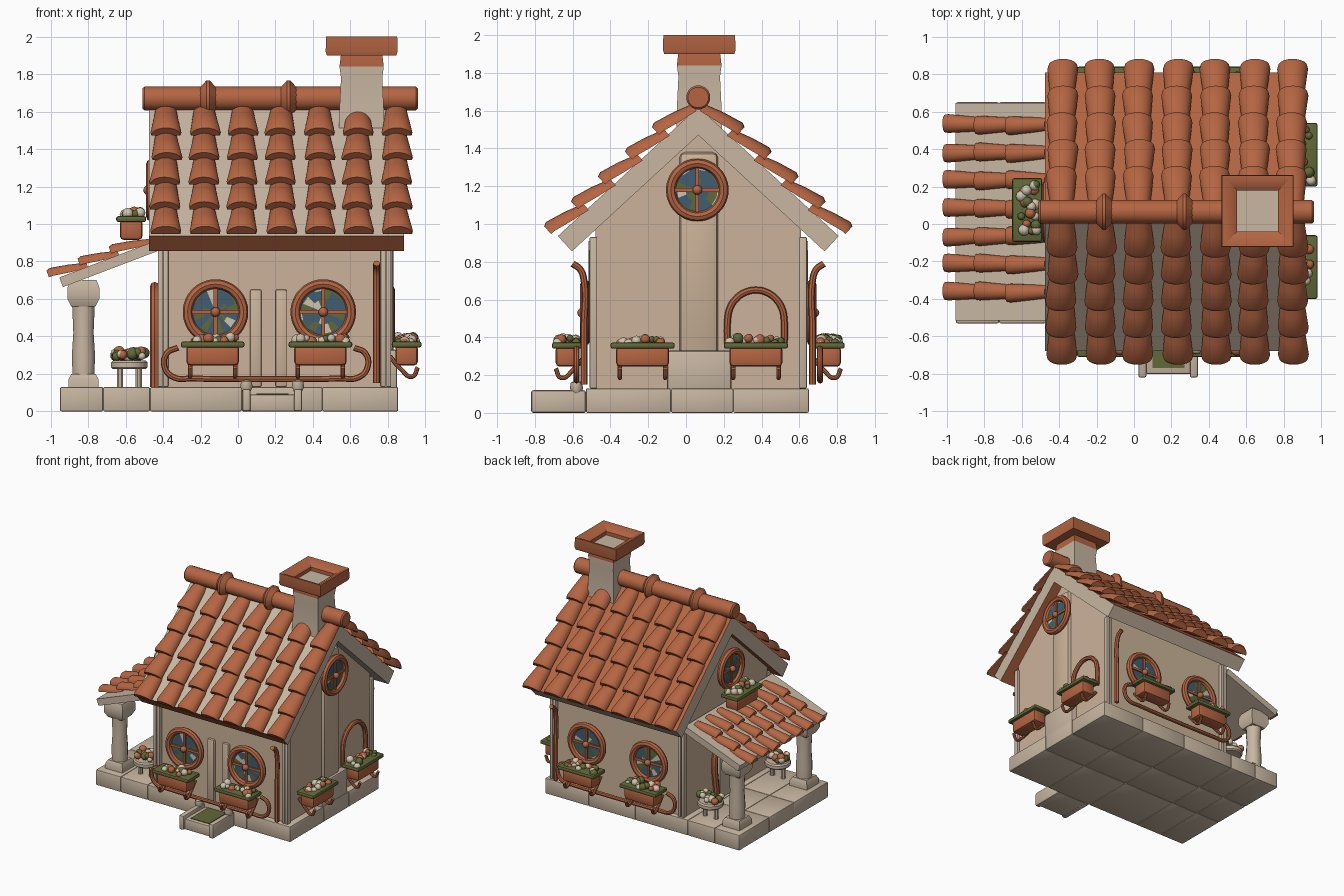
import bpy, bmesh, math, random
from mathutils import Matrix, Vector

random.seed(4)
cube = bpy.data.objects.get("Cube")
if cube:
    bpy.data.objects.remove(cube)
made = []


def material(name, r, g, b):
    mat = bpy.data.materials.new(name)
    mat.use_nodes = True
    mat.diffuse_color = (r, g, b, 1)
    mat.node_tree.nodes["Principled BSDF"].inputs["Base Color"].default_value = (r, g, b, 1)
    return mat


terracotta = material("terracotta", .46, .13, .055)
plaster = material("plaster", .6, .45, .32)
stone = material("pale_stone", .58, .47, .36)
glass = material("blue_glass", .05, .11, .16)
leaf = material("leaf_green", .12, .14, .04)
petal = material("cream_petal", .62, .55, .42)


def add(name, bm, mats, m=None, rule=None):
    if m:
        bm.transform(m)
    bmesh.ops.recalc_face_normals(bm, faces=bm.faces)
    if rule:
        for f in bm.faces:
            f.material_index = rule(f)
    mesh = bpy.data.meshes.new(name)
    bm.to_mesh(mesh)
    bm.free()
    return link(name, mesh, mats)


def link(name, mesh, mats):
    for mat in mats:
        mesh.materials.append(mat)
    obj = bpy.data.objects.new(name, mesh)
    bpy.context.collection.objects.link(obj)
    made.append(obj)
    return obj


def box(bm, lo, hi, bevel=0):
    lo, hi = Vector(lo), Vector(hi)
    size = Matrix.Diagonal((hi - lo).to_4d())
    size[3][3] = 1
    new = bmesh.ops.create_cube(bm, size=1, matrix=Matrix.Translation((lo + hi) / 2) @ size)
    if bevel:
        edges = list({e for v in new["verts"] for e in v.link_edges})
        bmesh.ops.bevel(bm, geom=edges, offset=bevel, segments=2, affect="EDGES", profile=.5)


def block(name, lo, hi, mat, bevel=0, m=None):
    bm = bmesh.new()
    box(bm, lo, hi, bevel)
    return add(name, bm, [mat], m)


def lathe(name, profile, sides, mats, m, rule=None):
    # rings of (radius, height); four sides give a square of that half width
    bm = bmesh.new()
    grow = 1 / math.cos(math.pi / sides) if sides == 4 else 1
    rings = []
    for r, z in profile:
        turns = [math.tau * (i + .5) / sides for i in range(sides)]
        rings.append([bm.verts.new((r * grow * math.cos(a), r * grow * math.sin(a), z)) for a in turns])
    for a, b in zip(rings, rings[1:]):
        for i in range(sides):
            j = (i + 1) % sides
            bm.faces.new((a[i], a[j], b[j], b[i]))
    bm.faces.new(rings[0])
    bm.faces.new(rings[-1])
    return add(name, bm, mats, m, rule)


def tube(name, points, radius, mat, m, cyclic=False):
    curve = bpy.data.curves.new(name, "CURVE")
    curve.dimensions = "3D"
    curve.bevel_depth, curve.bevel_resolution = radius, 2
    curve.resolution_u, curve.use_fill_caps = 5, True
    spline = curve.splines.new("BEZIER")
    spline.bezier_points.add(len(points) - 1)
    spline.use_cyclic_u = cyclic
    for p, co in zip(spline.bezier_points, points):
        p.co = co
        p.handle_left_type = p.handle_right_type = "AUTO"
    temp = bpy.data.objects.new(name + "_path", curve)
    mesh = bpy.data.meshes.new_from_object(temp)
    bpy.data.objects.remove(temp)
    mesh.transform(m)
    mesh.materials.clear()
    return link(name, mesh, [mat])


def on_wall(x, y, z, degrees):
    # local -y points out of the wall
    return Matrix.Translation((x, y, z)) @ Matrix.Rotation(math.radians(degrees), 4, "Z")


def on_slope(x, y, z, degrees, pitch):
    # local y runs down the slope
    return on_wall(x, y, z, degrees) @ Matrix.Rotation(-pitch, 4, "X")


def tile(bm, x, y, length, width, height):
    # tapered half-round tile, raised and wider at its lower end
    rings = []
    tilt = random.uniform(-.008, .008)
    for t, w, lift, h in ((0, .7, 0, .7), (.45, .85, .3, .95), (.9, 1, .65, 1), (1, .94, .65, .85)):
        arch = [math.pi * i / 10 for i in range(11)]
        rings.append([bm.verts.new((x + tilt * t + w * width / 2 * math.cos(a), y + t * length,
                                    height * (lift + h * math.sin(a)) - .01)) for a in arch])
    for a, b in zip(rings, rings[1:]):
        for i in range(len(a)):
            j = (i + 1) % len(a)
            bm.faces.new((a[i], a[j], b[j], b[i]))
    bm.faces.new(rings[0])
    bm.faces.new(rings[-1])


def tile_roof(name, m, columns, spacing, rows, step, width, height):
    bm = bmesh.new()
    for c in range(columns):
        for r in range(rows):
            tile(bm, (c - (columns - 1) / 2) * spacing, r * step, step * 1.2, width, height)
    add(name, bm, [terracotta], m)


def window(name, m, radius):
    # coloured panes, round frame, crossbars and a hub
    circle = [(math.cos(math.tau * i / 16), math.sin(math.tau * i / 16)) for i in range(16)]
    bm = bmesh.new()
    rings = [[bm.verts.new((r * radius * c, -.035, r * radius * s)) for c, s in circle] for r in (.1, .4, .7, 1)]
    for a, b in zip(rings, rings[1:]):
        for i in range(16):
            bm.faces.new((a[i], a[i - 1], b[i - 1], b[i]))
    add(name + "_panes", bm, [glass, leaf, petal], m,
        lambda f: random.choice((0, 0, 0, 0, 0, 1, 1, 2)))
    ring = [(radius * .9 * c, -.035, radius * .9 * s) for c, s in circle]
    tube(name + "_frame", ring, .026, terracotta, m, True)
    bm = bmesh.new()
    bar = radius * .88
    box(bm, (-bar, -.045, -.01), (bar, -.02, .01))
    box(bm, (-.01, -.045, -bar), (.01, -.02, bar))
    bmesh.ops.create_icosphere(bm, subdivisions=2, radius=.026, matrix=Matrix.Translation((0, -.05, 0)))
    add(name + "_crossbars", bm, [terracotta], m)


def flowers(name, m, width, depth, count):
    for mat, share in ((petal, 2), (terracotta, 3), (leaf, 3)):
        bm = bmesh.new()
        for i in range(count // share + 1):
            spot = (random.uniform(-width, width), random.uniform(-depth, depth), random.uniform(.01, .04))
            bmesh.ops.create_icosphere(bm, subdivisions=2, radius=random.uniform(.018, .032),
                                       matrix=Matrix.Translation(spot))
        add(name + "_" + mat.name, bm, [mat], m)


def planter(name, m, legs=True):
    # trough, leafy top, blossoms and curled brackets, measured from the trough rim
    block(name + "_trough", (-.14, -.15, -.11), (.14, -.03, 0), terracotta, .02, m)
    block(name + "_greenery", (-.17, -.17, -.015), (.17, -.01, .018), leaf, .012, m)
    flowers(name, m @ Matrix.Translation((0, -.09, 0)), .14, .05, 14)
    for side in (-.12, .12) if legs else ():
        tube(name + "_bracket", [(side, 0, -.06), (side, -.06, -.13), (side, -.12, -.17), (side, -.15, -.12)],
             .012, terracotta, m)


# foundation blocks
xs, ys = (-.95, -.72, -.47, .02, .45, .855), (-.53, -.08, .25, .65)
bm = bmesh.new()
for x0, x1 in zip(xs, xs[1:]):
    for y0, y1 in zip(ys, ys[1:]):
        box(bm, (x0, y0, 0), (x1, y1, .13), .008)
add("foundation", bm, [stone])

# house walls with gables
bm = bmesh.new()
outline = ((-.48, .12), (.61, .12), (.61, 1.02), (.065, 1.52), (-.48, 1.02))
side = bm.faces.new([bm.verts.new((-.42, y, z)) for y, z in outline])
moved = bmesh.ops.extrude_face_region(bm, geom=[side])["geom"]
bmesh.ops.translate(bm, vec=(1.22, 0, 0), verts=[v for v in moved if isinstance(v, bmesh.types.BMVert)])
add("house_walls", bm, [plaster])
for x in (-.4, .79):
    for y in (-.49, .62):
        for shift in (-.015, .015):
            block("corner_post", (x + shift - .013, y - .02, .13), (x + shift + .013, y + .02, .93), stone, .005)

# main roof and ridge
pitch = math.atan(.92)
for name, turn in (("front", 180), ("back", 0)):
    m = on_slope(.205, .065, 1.62, turn, pitch)
    bm = bmesh.new()
    box(bm, (-.68, 0, -.11), (.68, 1.01, 0))
    add(name + "_roof_slab", bm, [stone, terracotta], m, lambda f: int(f.normal.z > .6))
    m = on_slope(.23, .065, 1.62, turn, pitch)
    tile_roof(name + "_roof_tiles", m @ Matrix.Translation((0, .02, 0)), 7, .205, 5, .194, .165, .065)
along = Matrix.Translation((0, .065, 1.67)) @ Matrix.Rotation(math.pi / 2, 4, "Y")
lathe("ridge_pole", [(.055, -.51), (.064, -.5), (.064, .95), (.055, .96)], 16, [terracotta], along)
for x in (-.16, .27):
    lathe("ridge_collar", [(.06, x - .045), (.1, x - .008), (.1, x + .008), (.06, x + .045)], 12, [terracotta], along)

# chimney with a hollow cap
flue = Matrix.Translation((.66, .07, 0))
lathe("chimney_stack", [(.125, 1.3), (.12, 1.58), (.11, 1.78), (.118, 1.84), (.11, 1.91)], 4, [stone, terracotta],
      flue, lambda f: int(f.calc_center_median().z > 1.83))
lathe("chimney_cap", [(.1, 1.9), (.185, 1.9), (.192, 1.92), (.19, 2), (.175, 2), (.11, 1.96), (.11, 1.93)], 4,
      [terracotta, stone], flue, lambda f: int(abs(f.calc_center_median().z - 1.93) < .002))
block("chimney_breast", (.7, -.035, .3), (.83, .17, 1.38), plaster, .03)
block("chimney_foot", (.7, -.1, .1), (.85, .24, .33), stone, .015)

# round windows, planters, rails and drainpipes on both long walls
for name, y, turn in (("front", -.48, 0), ("back", .61, 180)):
    sign = 1 if turn == 0 else -1
    for x in (-.12, .455):
        window(name + "_window", on_wall(x, y - sign * .02, .53, turn), .165)
        planter(name + "_planter", on_wall(x - .015, y - sign * .06, .355, turn))
    m = on_wall(.15, y - sign * .1, 0, turn)
    half = [(.47, 0, .34), (.53, 0, .31), (.54, 0, .23), (.49, 0, .18), (.4, 0, .175)]
    tube(name + "_rail", half + [(-a, b, c) for a, b, c in reversed(half)], .016, terracotta, m)
    tube(name + "_drainpipe", [(0, 0, .15), (0, 0, .45), (0, 0, .7), (0, -.02, .76), (0, -.06, .79)], .018,
         terracotta, on_wall(.74, y - sign * .06, 0, turn))

# chimney gable: window, planters and arched niche
window("gable_window", on_wall(.82, .06, 1.18, 90), .155)
for y in (-.23, .37):
    planter("side_planter", on_wall(.81, y, .355, 90))
arch = [(.15, 0, 0)] + [(.15 * math.cos(math.pi * i / 8), 0, .14 + .16 * math.sin(math.pi * i / 8)) for i in range(9)]
tube("niche_arch", arch + [(-.15, 0, 0)], .018, terracotta, on_wall(.82, .37, .35, 90))

# porch gable: window, planter and door
window("porch_gable_window", on_wall(-.43, .065, 1.18, -90), .155)
planter("porch_roof_planter", on_wall(-.48, .075, 1.025, -90), False)
block("porch_door", (-.455, -.07, .13), (-.4, .2, .62), stone, .01)
frame = [(-.16, 0, .13), (-.16, 0, .58), (-.08, 0, .65), (.08, 0, .65), (.16, 0, .58), (.16, 0, .13)]
tube("porch_door_frame", frame, .025, terracotta, on_wall(-.445, .065, 0, -90))

# front panels and entrance step
for x in (.095, .23):
    block("door_panel", (x - .03, -.5, .13), (x + .03, -.47, .65), plaster, .008)
block("entrance_step", (.06, -.8, 0), (.31, -.53, .09), stone, .01)
block("step_mat", (.1, -.77, .088), (.27, -.54, .095), leaf)
for x in (.045, .32):
    block("step_cheek", (x - .022, -.82, 0), (x + .022, -.53, .12), stone, .012)
    lathe("step_knob", [(.02, .1), (.035, .13), (.03, .16), (.01, .17)], 10, [stone], Matrix.Translation((x, -.58, 0)))

# porch roof, posts and flower stools
slope = math.atan(.38)
block("porch_roof_slab", (-.58, 0, -.055), (.58, .55, 0), stone, 0, on_slope(-.44, .065, .91, 90, slope))
tile_roof("porch_roof_tiles", on_slope(-.47, .085, .9, 90, slope), 7, .149, 3, .178, .1, .045)
for y in (-.39, .5):
    spot = Matrix.Translation((-.825, y, 0))
    lathe("porch_post", [(.06, .18), (.064, .3), (.056, .42), (.064, .6)], 12, [stone], spot)
    lathe("post_base", [(.08, .13), (.08, .17), (.065, .2)], 4, [stone], spot)
    lathe("post_cap", [(.065, .56), (.085, .6), (.085, .66), (.07, .7)], 4, [stone], spot)
    stool = Matrix.Translation((-.58, y, 0))
    lathe("stool_top", [(.09, .225), (.1, .235), (.1, .26), (.09, .27)], 14, [stone], stool)
    for x in (-.05, .05):
        lathe("stool_leg", [(.018, .13), (.018, .23)], 8, [stone], stool @ Matrix.Translation((x, 0, 0)))
    flowers("stool_flowers", stool @ Matrix.Translation((0, 0, .28)), .08, .06, 16)

# smooth shading with sharp edges kept
for obj in bpy.context.selected_objects:
    obj.select_set(False)
for obj in made:
    obj.select_set(True)
bpy.context.view_layer.objects.active = made[0]
bpy.ops.object.shade_smooth_by_angle(angle=math.radians(40))
